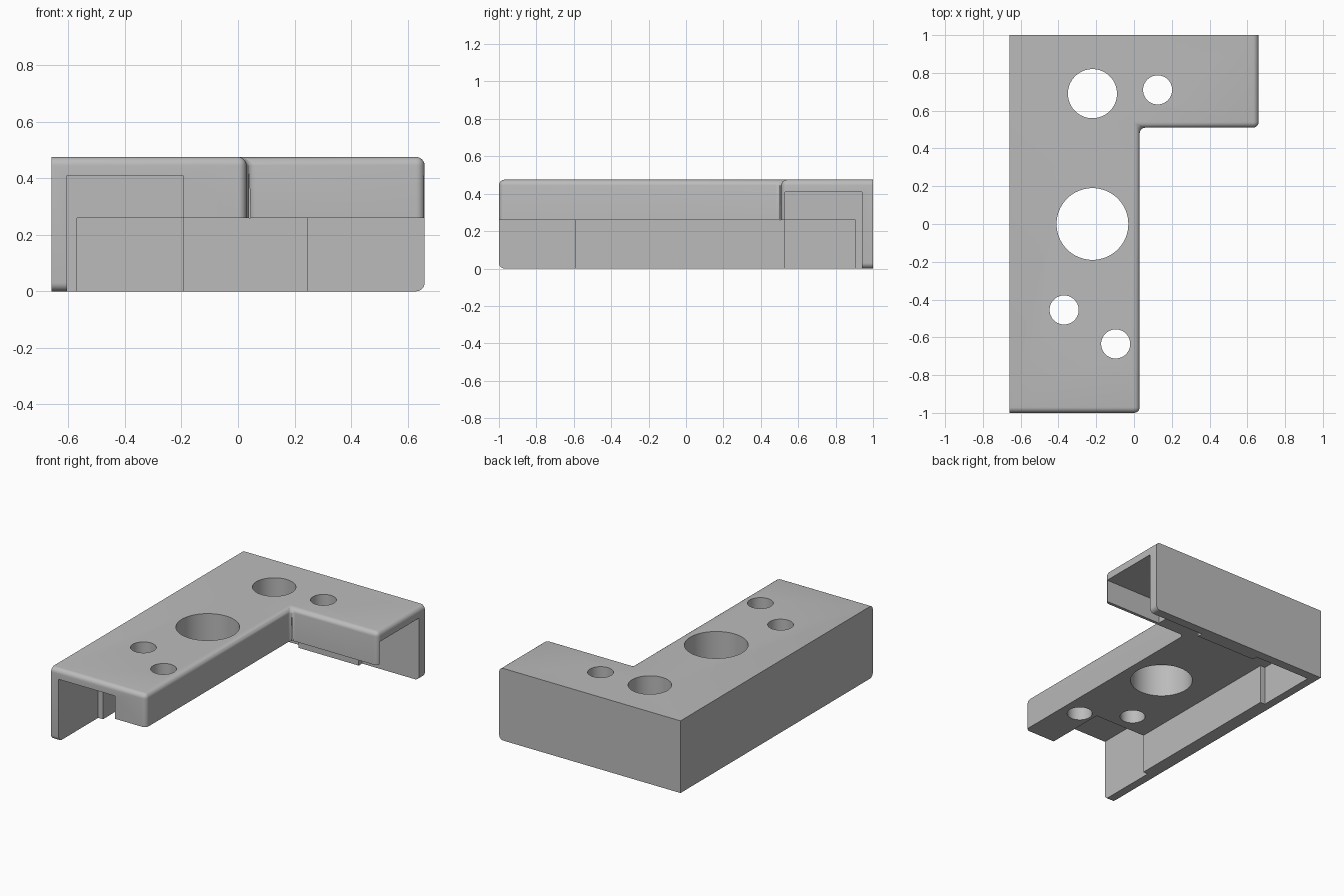
import bpy, bmesh
from mathutils import Matrix, Vector

old = bpy.data.objects.get("Cube")
if old:
    bpy.data.objects.remove(old, do_unlink=True)

X, Y, H, R = 0.66, 1.0, 0.475, 0.03   # half sizes, height, edge rounding
LEDGE, POCKET = 0.26, 0.41            # underside heights

grey = bpy.data.materials.new("plain_grey")
grey.use_nodes = True
grey.diffuse_color = (0.5, 0.5, 0.5, 1)
grey.node_tree.nodes["Principled BSDF"].inputs["Base Color"].default_value = (0.5, 0.5, 0.5, 1)


def make_object(name, bm):
    bmesh.ops.recalc_face_normals(bm, faces=bm.faces[:])
    mesh = bpy.data.meshes.new(name)
    bm.to_mesh(mesh)
    bm.free()
    mesh.materials.append(grey)
    obj = bpy.data.objects.new(name, mesh)
    bpy.context.collection.objects.link(obj)
    return obj


def box(name, x0, x1, y0, y1, z1, z0=-0.2):
    bm = bmesh.new()
    lo, hi = Vector((x0, y0, z0)), Vector((x1, y1, z1))
    bmesh.ops.create_cube(bm, size=1, matrix=Matrix.Translation((lo + hi) / 2)
                          @ Matrix.Diagonal((*(hi - lo), 1)))
    return make_object(name, bm)


def drill(name, x, y, r):
    bm = bmesh.new()
    bmesh.ops.create_cone(bm, cap_ends=True, segments=64, radius1=r, radius2=r,
                          depth=2, matrix=Matrix.Translation((x, y, 0)))
    return make_object(name, bm)


# L-shaped body
bm = bmesh.new()
outline = [(-X, -Y), (0.03, -Y), (0.03, 0.51), (X, 0.51), (X, Y), (-X, Y)]
base = bm.faces.new([bm.verts.new((x, y, 0)) for x, y in outline])
top = bmesh.ops.extrude_face_region(bm, geom=[base])["geom"]
bmesh.ops.translate(bm, vec=(0, 0, H), verts=[g for g in top if isinstance(g, bmesh.types.BMVert)])


def is_rounded(edge):
    mid = (edge.verts[0].co + edge.verts[1].co) / 2
    on_outer_wall = mid.x < -X + 0.01 or mid.y > Y - 0.01
    at_open_end = mid.y < -Y + 0.01 or mid.x > X - 0.01
    return not on_outer_wall and (mid.z > 0.01 or at_open_end)


bmesh.ops.bevel(bm, geom=[e for e in bm.edges if is_rounded(e)], offset=R,
                offset_type='OFFSET', segments=6, profile=0.5, affect='EDGES')
body = make_object("corner_bracket", bm)

# Underside recesses and pockets, then round holes
cutters = [
    box("underside_cutter", -0.57, 1, -1.2, 0.905, LEDGE),
    box("corner_recess_cutter", -0.605, -0.195, 0.53, 0.94, LEDGE),
    box("front_pocket_cutter", -0.605, -0.195, -1.2, -0.59, POCKET),
    box("side_pocket_cutter", 0.245, 1, 0.53, 0.94, POCKET),
]
for i, (x, y, r) in enumerate([(-0.22, 0.69, 0.13), (0.125, 0.71, 0.077), (-0.22, 0, 0.19),
                               (-0.37, -0.455, 0.077), (-0.097, -0.635, 0.077)]):
    cutters.append(drill(f"hole_cutter_{i + 1}", x, y, r))

for cutter in cutters:
    mod = body.modifiers.new(cutter.name, 'BOOLEAN')
    mod.operation, mod.solver, mod.object = 'DIFFERENCE', 'EXACT', cutter

# Apply the cuts and remove the cutters
bpy.context.view_layer.update()
mesh = bpy.data.meshes.new_from_object(body.evaluated_get(bpy.context.evaluated_depsgraph_get()))
body.modifiers.clear()
body.data = mesh
for cutter in cutters:
    bpy.data.objects.remove(cutter, do_unlink=True)

bpy.ops.object.select_all(action='DESELECT')
body.select_set(True)
bpy.context.view_layer.objects.active = body
bpy.ops.object.shade_smooth_by_angle(angle=0.52)
